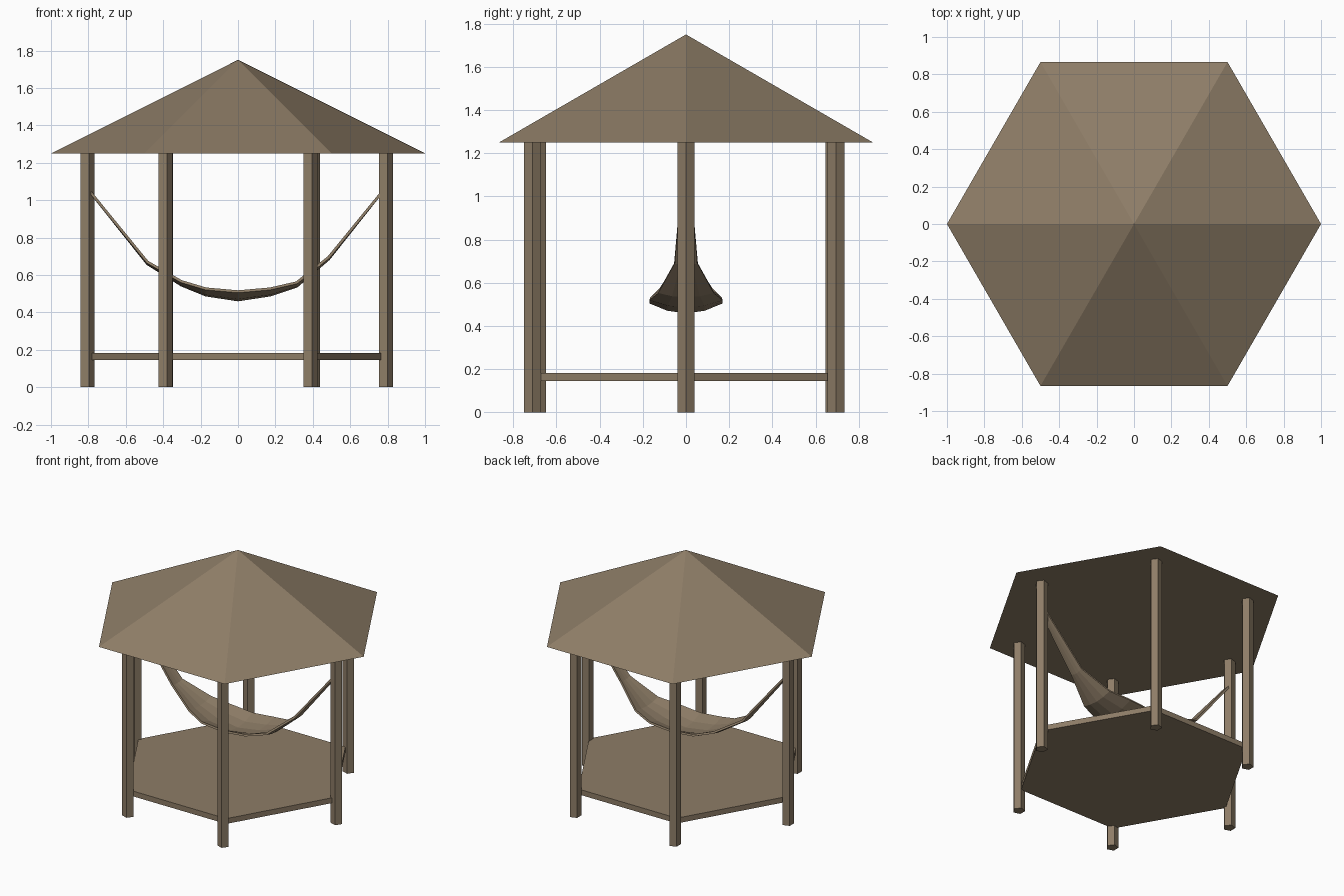
import bpy, bmesh, math
from mathutils import Vector

cube = bpy.data.objects.get("Cube")
if cube:
    bpy.data.objects.remove(cube, do_unlink=True)

wood = bpy.data.materials.new("warm brown")
wood.use_nodes = True
color = (0.27, 0.205, 0.135, 1)
wood.diffuse_color = color
bsdf = wood.node_tree.nodes["Principled BSDF"]
bsdf.inputs["Base Color"].default_value = color
bsdf.inputs["Roughness"].default_value = 0.9


def make_object(name, bm):
    bmesh.ops.recalc_face_normals(bm, faces=bm.faces)
    mesh = bpy.data.meshes.new(name)
    bm.to_mesh(mesh)
    bm.free()
    mesh.materials.append(wood)
    obj = bpy.data.objects.new(name, mesh)
    bpy.context.collection.objects.link(obj)
    return obj


def prism(name, sides, radius, bottom, top, x=0, y=0):
    """Upright prism with one corner pointing along +x."""
    bm = bmesh.new()
    ring = [bm.verts.new((x + radius * math.cos(math.tau * i / sides),
                          y + radius * math.sin(math.tau * i / sides), bottom))
            for i in range(sides)]
    base = bm.faces.new(ring)
    result = bmesh.ops.extrude_face_region(bm, geom=[base], use_keep_orig=True)
    raised = [v for v in result["geom"] if isinstance(v, bmesh.types.BMVert)]
    bmesh.ops.translate(bm, verts=raised, vec=Vector((0, 0, top - bottom)))
    return make_object(name, bm)


# Six-sided pyramid roof with a closed underside
bm = bmesh.new()
rim = [bm.verts.new((math.cos(math.tau * i / 6), math.sin(math.tau * i / 6), 1.25))
       for i in range(6)]
apex = bm.verts.new((0, 0, 1.75))
bm.faces.new(rim)
for i in range(6):
    bm.faces.new((rim[i], rim[(i + 1) % 6], apex))
make_object("roof", bm)

# Five-sided posts, set slightly unevenly by hand
posts = {
    "post_left": (0.787, 0),
    "post_right": (-0.809, 0),
    "post_front_left": (0.383, -0.711),
    "post_front_right": (-0.391, -0.687),
    "post_back_left": (0.397, 0.694),
    "post_back_right": (-0.389, 0.686),
}
for name, (x, y) in posts.items():
    prism(name, 5, 0.041, 0, 1.25, x, y)

# Raised deck
prism("deck", 6, 0.782, 0.145, 0.183, -0.005, -0.008)

# Hammock: stations along x as (x, edge height, half width, sag)
stations = [
    (-0.79, 1.055, 0.022, 0), (-0.48, 0.675, 0.055, 0.01),
    (-0.30, 0.572, 0.125, 0.02), (-0.17, 0.533, 0.165, 0.034),
    (0, 0.518, 0.165, 0.045),
    (0.17, 0.533, 0.165, 0.034), (0.31, 0.565, 0.125, 0.02),
    (0.48, 0.70, 0.05, 0.01), (0.77, 1.055, 0.022, 0),
]
bm = bmesh.new()
rows = []
for x, z, half, sag in stations:
    rows.append([bm.verts.new((x, half * t, z - sag * (1 - t * t)))
                 for t in (-1, -0.5, 0, 0.5, 1)])
for a, b in zip(rows, rows[1:]):
    for i in range(len(a) - 1):
        bm.faces.new((a[i], b[i], b[i + 1], a[i + 1]))
hammock = make_object("hammock", bm)
if hammock.data.polygons[0].normal.z < 0:
    hammock.data.flip_normals()
cloth = hammock.modifiers.new("cloth thickness", "SOLIDIFY")
cloth.thickness = 0.014
cloth.offset = -1
